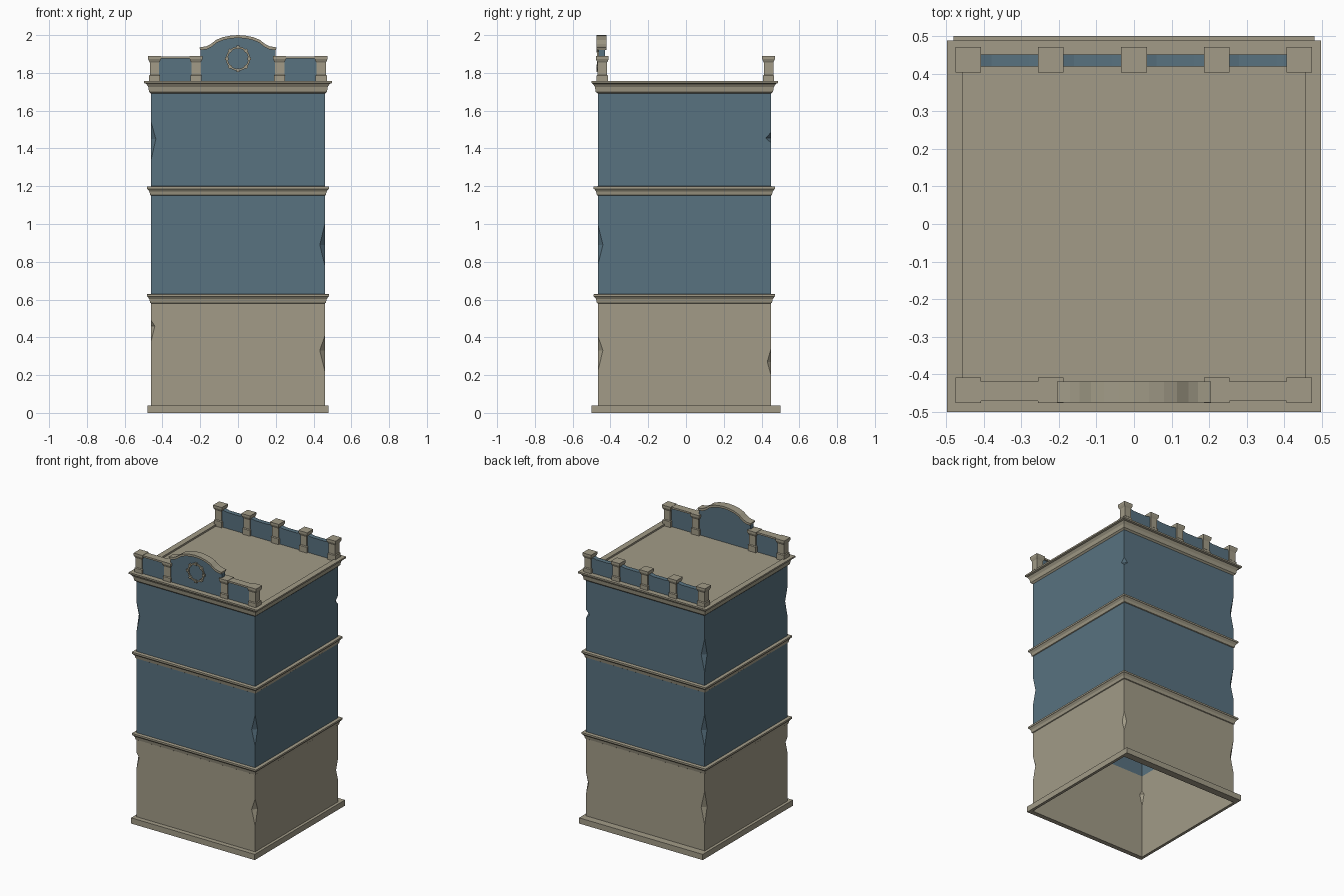
import bpy, bmesh, math

if "Cube" in bpy.data.objects:
    bpy.data.objects.remove(bpy.data.objects["Cube"])

def material(name, col):
    m = bpy.data.materials.new(name)
    m.diffuse_color = (*col, 1)
    m.use_nodes = True
    m.node_tree.nodes["Principled BSDF"].inputs["Base Color"].default_value = m.diffuse_color
    return m

STONE = material("beige stone", (0.36, 0.33, 0.245))
BLUE = material("blue paint", (0.098, 0.168, 0.215))

def make(name, verts, faces, mat):
    me = bpy.data.meshes.new(name)
    me.from_pydata(verts, [], faces)
    me.materials.append(mat)
    bm = bmesh.new()
    bm.from_mesh(me)
    bmesh.ops.remove_doubles(bm, verts=bm.verts, dist=1e-5)
    bmesh.ops.recalc_face_normals(bm, faces=bm.faces)
    bm.to_mesh(me)
    bm.free()
    ob = bpy.data.objects.new(name, me)
    bpy.context.collection.objects.link(ob)
    return ob

X, YF, YB = 0.46, -0.467, 0.45          # wall planes
CORNERS = [(-X, YF), (X, YF), (X, YB), (-X, YB)]

def rect(z, dx, df, db):
    return [(-X - dx, YF - df, z), (X + dx, YF - df, z),
            (X + dx, YB + db, z), (-X - dx, YB + db, z)]

def loft(name, rings, mat, close=False, cap=False):
    n = len(rings[0])
    v = [p for r in rings for p in r]
    f = []
    k = len(rings)
    for i in range(k if close else k - 1):
        a, b = i * n, (i + 1) % k * n
        f += [(a + j, a + (j + 1) % n, b + (j + 1) % n, b + j) for j in range(n)]
    if cap:
        f += [tuple(range(n)), tuple(range((k - 1) * n, k * n))]
    return make(name, v, f, mat)

def box(name, x0, x1, y0, y1, z0, z1, mat):
    return loft(name, [[(x0, y0, z), (x1, y0, z), (x1, y1, z), (x0, y1, z)]
                       for z in (z0, z1)], mat, cap=True)

def extrude(name, pts, y0, y1, mat):
    return loft(name, [[(x, y, z) for x, z in pts] for y in (y0, y1)], mat, cap=True)

# walls with chipped corners: corner index -> (low, middle, high, depth)
def storey(name, z0, z1, chips, mat):
    v, f = [], []
    def along(c, other, d):
        (ax, ay), (bx, by) = CORNERS[c], CORNERS[other]
        length = math.hypot(bx - ax, by - ay)
        return (ax + (bx - ax) * d / length, ay + (by - ay) * d / length)
    def add(pts):
        f.append(tuple(range(len(v), len(v) + len(pts))))
        v.extend(pts)
    for c in range(4):
        n, p = (c + 1) % 4, (c - 1) % 4
        A, B = CORNERS[c], CORNERS[n]
        pts = [(*A, z0), (*B, z0)]
        if n in chips:
            lo, mid, hi, d = chips[n]
            pts += [(*B, lo), (*along(n, c, d), mid), (*B, hi)]
        pts += [(*B, z1), (*A, z1)]
        if c in chips:
            lo, mid, hi, d = chips[c]
            s, t = (*along(c, n, d), mid), (*along(c, p, d), mid)
            pts += [(*A, hi), s, (*A, lo)]
            add([(*A, lo), s, t])
            add([(*A, hi), t, s])
        add(pts)
    return make(name, v, f, mat)

storey("ground_storey_walls", 0.03, 0.60,
       {0: (.38, .46, .49, .02), 1: (.22, .33, .41, .027),
        2: (.20, .27, .34, .02), 3: (.22, .34, .46, .027)}, STONE)
storey("middle_storey_walls", 0.60, 1.17,
       {1: (.78, .89, 1.0, .027), 3: (.77, .88, 1.0, .027)}, BLUE)
storey("upper_storey_walls", 1.17, 1.71,
       {0: (1.34, 1.45, 1.54, .025), 2: (1.43, 1.455, 1.485, .028),
        3: (1.29, 1.41, 1.53, .027)}, BLUE)

# plinth ring, open underneath
loft("plinth", [rect(0, 0, 0, 0), rect(0, .02, .033, .05),
                rect(.04, .02, .033, .05), rect(.04, 0, 0, 0)], STONE, close=True)

# string courses between storeys
for name, z in (("lower_string_course", 0.58), ("upper_string_course", 1.15)):
    prof = [(0, 0), (0.003, .005), (.022, .009), (.034, .018), (.036, .022), (.048, .022), (.05, 0)]
    loft(name, [rect(z + h, d, d, d) for h, d in prof], STONE)

# roof cornice with shallow sunken roof deck
prof = [(1.69, 0), (1.70, .011), (1.725, .015), (1.742, .026), (1.746, .038), (1.757, .038)]
rings = [rect(z, d, min(d, .033), d) for z, d in prof]
rings += [rect(1.757, -.003, -.003, -.003), rect(1.745, -.003, -.003, -.003)]
roof = loft("roof_cornice", rings, STONE)
make("roof_deck", rings[-1], [(0, 1, 2, 3)], STONE)

# parapet posts
def post(name, x, y):
    prof = [(1.745, .030), (1.785, .030), (1.79, .025), (1.855, .025),
            (1.862, .029), (1.874, .034), (1.89, .034)]
    loft(name, [[(x - h, y - h, z), (x + h, y - h, z), (x + h, y + h, z), (x - h, y + h, z)]
                for z, h in prof], STONE, cap=True)

for i, x in enumerate((-.442, -.222, 0, .22, .44)):
    post(f"back_post_{i}", x, .437)
    if i != 2:
        post(f"front_post_{i}", x, -.443)

# back parapet panels with slightly sagging tops
for i in range(4):
    a, b = -.44 + .22 * i, -.22 + .22 * i
    m = (a + b) / 2
    extrude(f"back_panel_{i}", [(a, 1.745), (b, 1.745), (b, 1.872), (m + .05, 1.858),
                                (m - .05, 1.858), (a, 1.872)], .42, .452, BLUE)

# front parapet panels and copings
for s, side in ((-1, "left"), (1, "right")):
    a, b = sorted((s * .44, s * .2))
    box(f"front_panel_{side}", a, b, -.462, -.43, 1.745, 1.878, BLUE)
    box(f"front_coping_{side}", a, b, -.472, -.42, 1.876, 1.888, STONE)

# arched pediment: blue panel under a curved stone coping
half = [(.205, 1.935), (.17, 1.94), (.145, 1.952), (.115, 1.975), (.08, 1.989), (.04, 1.997)]
curve = [(-x, z) for x, z in half] + [(0, 2.0)] + [(x, z) for x, z in reversed(half)]
low = [(x * .97, z - .015) for x, z in curve]
extrude("pediment_panel", [(-.199, 1.745)] + low + [(.199, 1.745)], -.462, -.43, BLUE)
v, f = [], []
for (x, z), (u, w) in zip(curve, low):
    v += [(x, -.475, z), (x, -.42, z), (u, -.42, w), (u, -.475, w)]
for i in range(len(curve) - 1):
    a = 4 * i
    f += [(a + j, a + (j + 1) % 4, a + 4 + (j + 1) % 4, a + 4 + j) for j in range(4)]
e = len(v) - 4
f += [(0, 1, 2, 3), (e, e + 1, e + 2, e + 3)]
make("pediment_coping", v, f, STONE)

# round medallion ring with eight small blocks
def circle(r, y, n=24):
    return [(r * math.cos(2 * math.pi * i / n), y, 1.875 + r * math.sin(2 * math.pi * i / n))
            for i in range(n)]
loft("medallion_ring", [circle(.064, -.46), circle(.064, -.47), circle(.054, -.47),
                        circle(.054, -.46)], STONE, close=True)
for i in range(8):
    t = math.pi / 4 * i
    c, s = math.cos(t), math.sin(t)
    pts = [(r * c - w * s, 1.875 + r * s + w * c)
           for r, w in ((.051, -.006), (.070, -.008), (.070, .008), (.051, .006))]
    extrude(f"medallion_block_{i}", pts, -.474, -.46, STONE)
